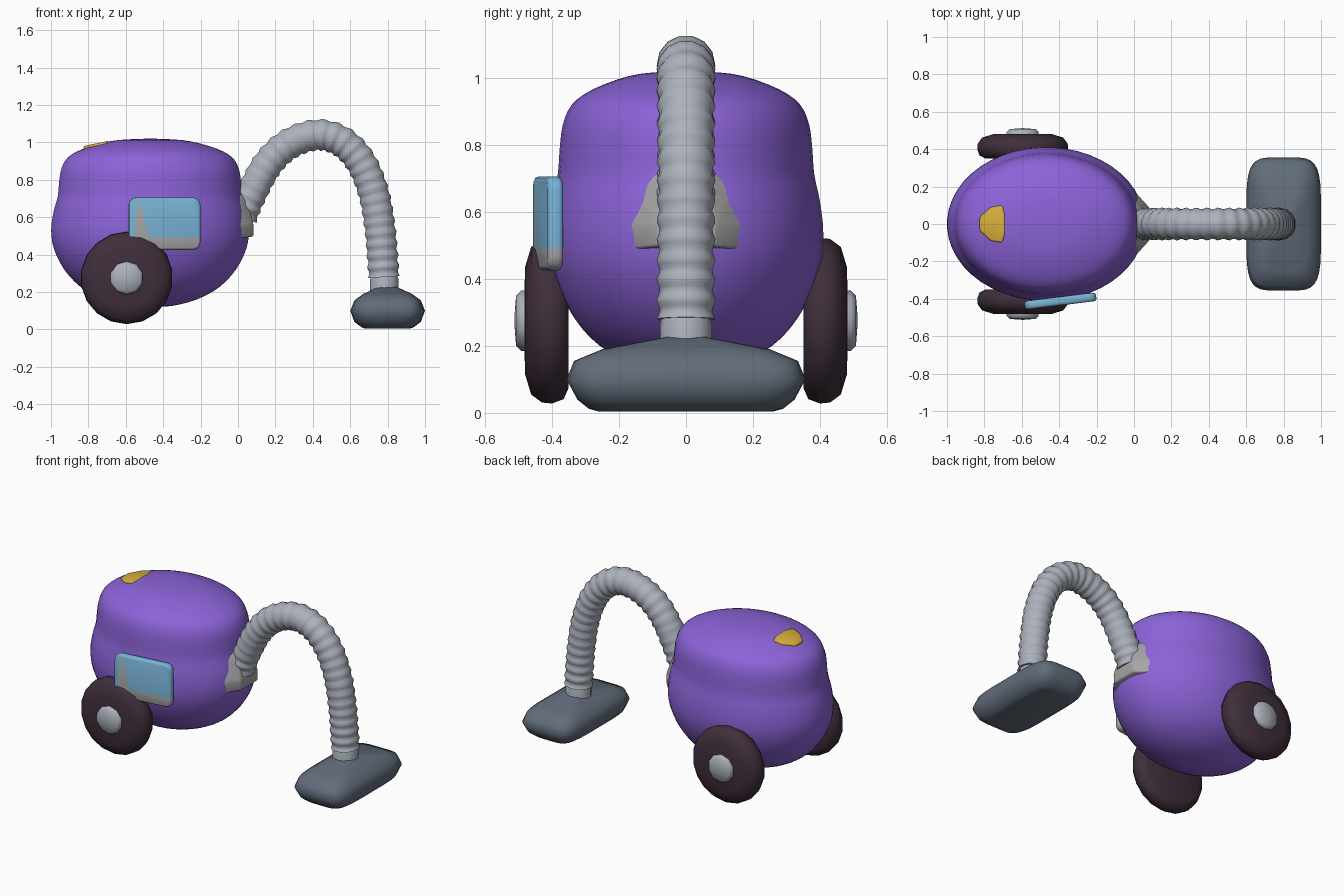
import bpy, bmesh, math
from mathutils import Vector, Matrix

cube = bpy.data.objects.get("Cube")
if cube:
    bpy.data.objects.remove(cube, do_unlink=True)


def material(name, rgb):
    m = bpy.data.materials.new(name)
    m.use_nodes = True
    m.diffuse_color = (*rgb, 1)
    bsdf = next(n for n in m.node_tree.nodes if n.type == 'BSDF_PRINCIPLED')
    bsdf.inputs["Base Color"].default_value = (*rgb, 1)
    return m


purple = material("purple", (.26, .125, .69))
silver = material("silver", (.41, .44, .50))
grey = material("warm grey", (.38, .38, .39))
blue = material("light blue", (.19, .45, .67))
dark = material("dark plum", (.05, .028, .044))
slate = material("slate", (.12, .15, .195))
yellow = material("yellow", (.68, .43, .04))


def finish(name, bm, mats, angle=50):
    bmesh.ops.recalc_face_normals(bm, faces=bm.faces)
    mesh = bpy.data.meshes.new(name)
    bm.to_mesh(mesh)
    bm.free()
    for m in mats:
        mesh.materials.append(m)
    ob = bpy.data.objects.new(name, mesh)
    bpy.context.collection.objects.link(ob)
    bpy.ops.object.select_all(action='DESELECT')
    ob.select_set(True)
    bpy.context.view_layer.objects.active = ob
    bpy.ops.object.shade_smooth_by_angle(angle=math.radians(angle))
    return ob


def skin(bm, rings):
    """Bridge equal rings of points and cap both ends."""
    rings = [[bm.verts.new(p) for p in r] for r in rings]
    n = len(rings[0])
    for a, b in zip(rings, rings[1:]):
        for i in range(n):
            j = (i + 1) % n
            bm.faces.new((a[i], a[j], b[j], b[i]))
    bm.faces.new(rings[0])
    bm.faces.new(rings[-1])


def loft(name, levels, mat, matrix, sides=32, power=1.0, angle=50):
    """Stack superellipse rings given as (height, half width, half depth)."""
    def signed(v):
        return math.copysign(abs(v) ** power, v)
    bm = bmesh.new()
    rings = []
    for h, rx, ry in levels:
        turns = [2 * math.pi * (i + .5) / sides for i in range(sides)]
        rings.append([matrix @ Vector((rx * signed(math.cos(t)), ry * signed(math.sin(t)), h))
                      for t in turns])
    skin(bm, rings)
    return finish(name, bm, [mat], angle)


def spline(pts, steps):
    """Catmull-Rom path through the points."""
    pts = [Vector(p) for p in pts]
    ext = [2 * pts[0] - pts[1]] + pts + [2 * pts[-1] - pts[-2]]
    out = []
    for k in range(len(pts) - 1):
        a, b, c, d = ext[k:k + 4]
        for s in range(steps):
            t = s / steps
            out.append(.5 * (2 * b + (c - a) * t + (2 * a - 5 * b + 4 * c - d) * t * t
                             + (3 * b - a - 3 * c + d) * t ** 3))
    return out + [pts[-1]]


def hull(name, points, mat, bevel):
    """Convex solid with softened edges."""
    bm = bmesh.new()
    for p in points:
        bm.verts.new(p)
    bmesh.ops.convex_hull(bm, input=bm.verts)
    bmesh.ops.dissolve_limit(bm, angle_limit=.03, verts=bm.verts, edges=bm.edges)
    bmesh.ops.bevel(bm, geom=bm.edges[:], offset=bevel, segments=2, affect='EDGES', profile=.5)
    return finish(name, bm, [mat], 60)


# Body: oval pot with a slight waist and domed lid
profile = [(.002, .12), (.12, .126), (.25, .16), (.37, .225), (.46, .32), (.515, .43),
           (.53, .53), (.517, .63), (.495, .71), (.487, .79), (.475, .86), (.44, .92),
           (.36, .965), (.22, 1.005), (.1, 1.017), (.002, 1.02)]
curve = spline([(r, 0, z) for r, z in profile], 3)
loft("body", [(p.z, p.x, p.x * .775) for p in curve], purple,
     Matrix.Translation((-.47, 0, 0)), sides=48, angle=80)

# Collar where the hose leaves the body
outline = [(.19, .485), (.195, .56), (.145, .68), (.09, .74)]
collar = []
for side in (-1, 1):
    for y, z in outline:
        collar.append((-.015, side * y, z))
        collar.append((.082 - .22 * max(0, z - .56), side * y * .45, .6 + (z - .6) * .9))
        collar.append((-.1, side * y * .9, z))
hull("hose_collar", collar, grey, .008)

# Ribbed hose arching from body to floor head
path = spline([(.02, 0, .6), (.06, 0, .7), (.16, 0, .885), (.28, 0, .995), (.43, 0, 1.04),
               (.56, 0, 1.0), (.66, 0, .89), (.725, 0, .73), (.758, 0, .55),
               (.772, 0, .4), (.78, 0, .28)], 10)
travelled = [0]
for a, b in zip(path, path[1:]):
    travelled.append(travelled[-1] + (b - a).length)
rings = []
for i, p in enumerate(path):
    tangent = (path[min(i + 1, len(path) - 1)] - path[max(i - 1, 0)]).normalized()
    side = Vector((0, 1, 0))
    up = tangent.cross(side)
    r = .083 + .005 * math.cos(2 * math.pi * travelled[i] / .06)
    rings.append([p + r * (math.cos(t) * side + math.sin(t) * up)
                  for t in (2 * math.pi * k / 14 for k in range(14))])
bm = bmesh.new()
skin(bm, rings)
finish("hose", bm, [silver], 70)
loft("hose_cuff", [(.18, .078, .078), (.27, .077, .077), (.29, .07, .07)], silver,
     Matrix.Translation((.782, 0, 0)), sides=14)

# Floor head: soft rounded slab rising to the hose
loft("floor_head", [(.004, .12, .26), (.012, .14, .29), (.04, .178, .325), (.1, .2, .357),
                    (.155, .178, .335), (.19, .13, .25), (.222, .06, .08), (.23, .03, .04)],
     slate, Matrix.Translation((.8, 0, 0)), sides=32, power=.42, angle=60)

# Wheels and hubs on both sides
tyre = [(.35, .01), (.35, .2), (.365, .234), (.4, .247), (.43, .244), (.462, .22),
        (.48, .16), (.484, .01)]
hub = [(.45, .09), (.492, .09), (.507, .075), (.512, .01)]
for label, sign in (("left", -1), ("right", 1)):
    turn = Matrix.Translation((-.595, 0, .275)) @ Matrix.Rotation(sign * math.pi / 2, 4, 'X')
    loft(label + "_wheel", [(h, r, r) for h, r in tyre], dark, turn, sides=18)
    loft(label + "_hub", [(h, r, r) for h, r in hub], silver, turn, sides=10)

# Side panel, split by planes into blue glass and grey trim
bm = bmesh.new()
bmesh.ops.create_cube(bm, size=1)
bmesh.ops.scale(bm, vec=(.385, .046, .28), verts=bm.verts)
uprights = [e for e in bm.edges if abs(e.verts[0].co.y - e.verts[1].co.y) > .01]
bmesh.ops.bevel(bm, geom=uprights, offset=.04, segments=3, affect='EDGES', profile=.5)
rims = [e for e in bm.edges if abs(e.verts[0].co.y - e.verts[1].co.y) < .001]
bmesh.ops.bevel(bm, geom=rims, offset=.013, segments=2, affect='EDGES', profile=.5)
inner = (Vector((-.145, 0, .12)), Vector((-.165, 0, -.075)))
outer = (Vector((-.135, 0, .12)), Vector((-.085, 0, -.075)))
trim_top = -.075
cuts = [(Vector((0, 0, trim_top)), Vector((0, 0, 1)))]
for a, b in (inner, outer):
    cuts.append((a, (b - a).cross(Vector((0, 1, 0)))))
for co, no in cuts:
    bmesh.ops.bisect_plane(bm, geom=bm.verts[:] + bm.edges[:] + bm.faces[:],
                           plane_co=co, plane_no=no)


def line_x(line, z):
    a, b = line
    return a.x + (b.x - a.x) * (z - a.z) / (b.z - a.z)


for f in bm.faces:
    c = f.calc_center_median()
    band = line_x(inner, c.z) < c.x < line_x(outer, c.z) and c.z < .125
    f.material_index = int(c.z < trim_top or band)
place = (Matrix.Translation((-.393, -.412, .565)) @ Matrix.Rotation(math.radians(7), 4, 'Z'))
bmesh.ops.transform(bm, matrix=place, verts=bm.verts)
finish("side_panel", bm, [blue, grey], 50)

# Power button set into the lid
button = []
for x, y in ((-.69, .05), (-.705, .1), (-.765, .09), (-.825, .035)):
    for side in (-1, 1):
        button.append((x, side * y, .93))
        button.append((x, side * y, 1.008 + (x + .69) * .2))
hull("power_button", button, yellow, .008)
